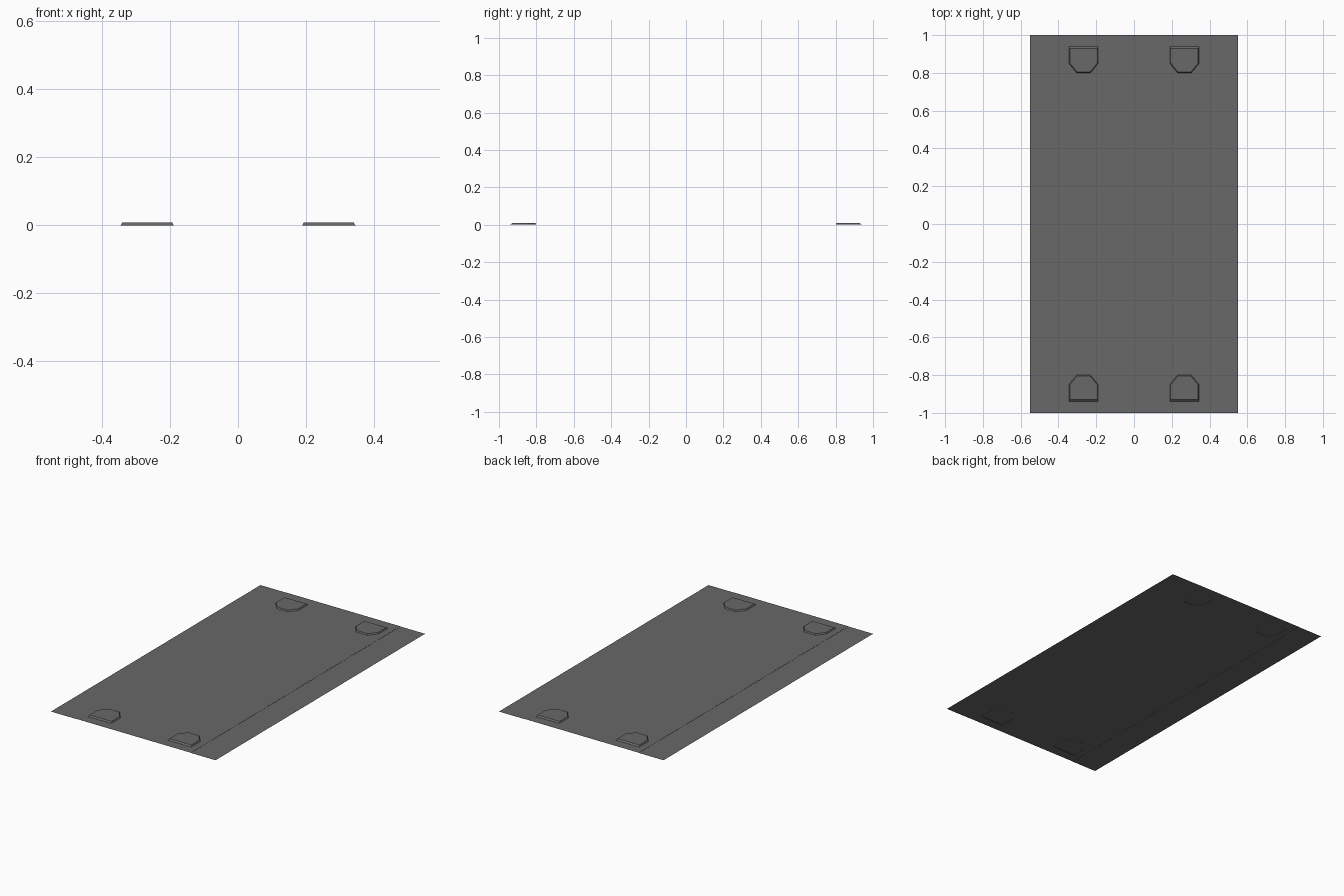
import bpy, bmesh

if "Cube" in bpy.data.objects:
    bpy.data.objects.remove(bpy.data.objects["Cube"])

# one flat asphalt colour
asphalt = bpy.data.materials.new("asphalt_grey")
asphalt.diffuse_color = (0.14, 0.14, 0.14, 1)
asphalt.use_nodes = True
asphalt.node_tree.nodes["Principled BSDF"].inputs["Base Color"].default_value = asphalt.diffuse_color


def make(name, verts, faces):
    me = bpy.data.meshes.new(name)
    me.from_pydata(verts, [], faces)
    me.materials.append(asphalt)
    ob = bpy.data.objects.new(name, me)
    bpy.context.collection.objects.link(ob)
    return ob


# flat sheet: two side strips and a hair-raised centre panel
W, C, L, STEP = 0.55, 0.385, 1.0, 0.001
section = [(-W, 0), (-C, 0), (-C, STEP), (C, STEP), (C, 0), (W, 0)]
verts = [(x, y, z) for x, z in section for y in (-L, L)]
make("base_sheet", verts,
     [(2 * i, 2 * i + 2, 2 * i + 3, 2 * i + 1) for i in range(len(section) - 1)])

# four low pads: chamfered inner corners, bevelled sides, sloped outer end
H = 0.009
foot = [(-.078, -.94), (.078, -.94), (.078, -.85), (.037, -.80), (-.037, -.80), (-.078, -.85)]
crown = [(-.073, -.93), (.073, -.93), (.073, -.852), (.035, -.805), (-.035, -.805), (-.073, -.852)]
for sx, side in ((-1, "left"), (1, "right")):
    for sy, end in ((1, "front"), (-1, "back")):
        v = [(sx * .267 + x, sy * y, z) for ring, z in ((foot, 0), (crown, H)) for x, y in ring]
        f = [tuple(range(6, 12))] + [(i, (i + 1) % 6, (i + 1) % 6 + 6, i + 6) for i in range(6)]
        if sy < 0:
            f = [q[::-1] for q in f]
        make(f"pad_{end}_{side}", v, f)
